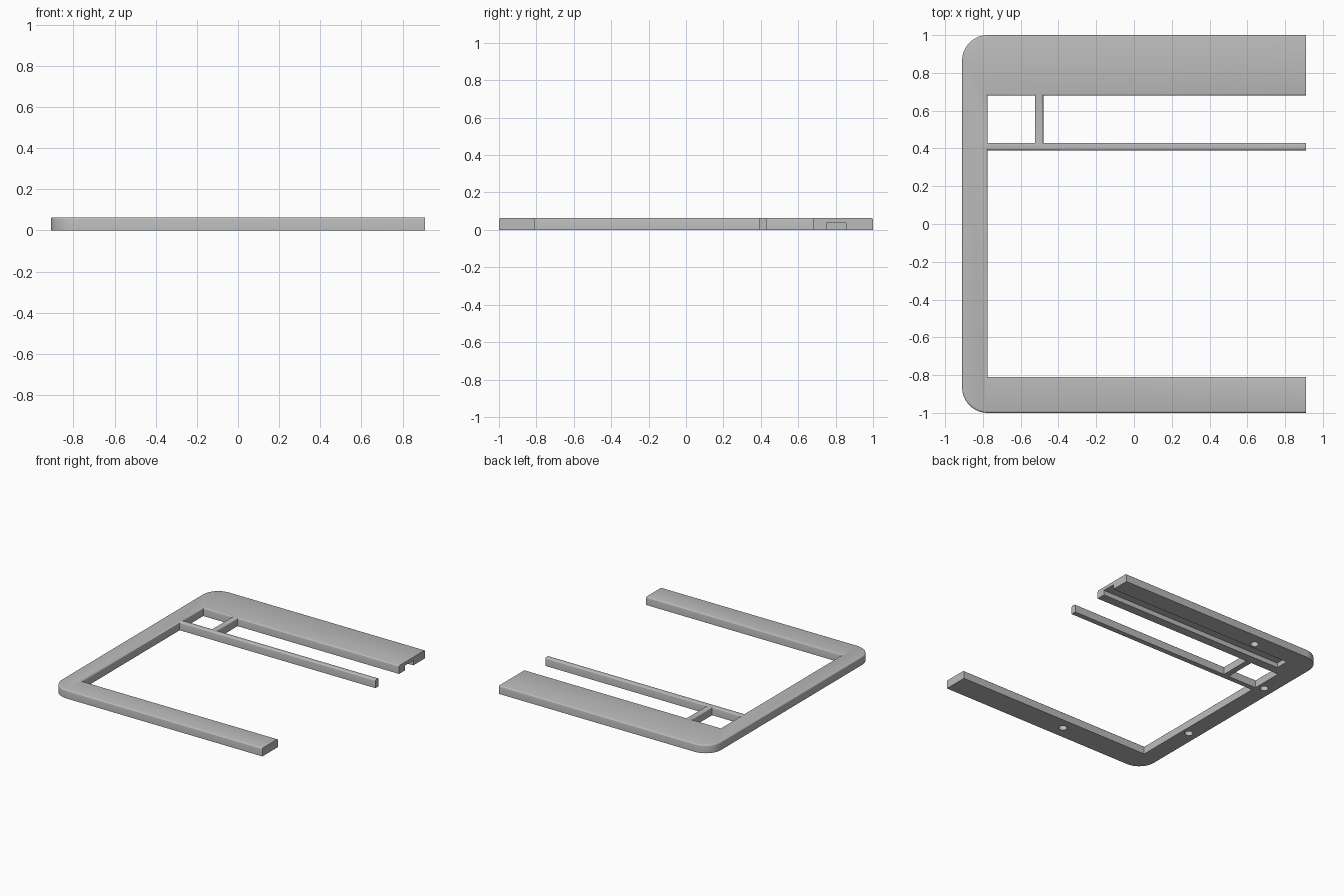
import bpy, bmesh
from math import sin, cos, pi
from mathutils import Matrix, Vector

if "Cube" in bpy.data.objects:
    bpy.data.objects.remove(bpy.data.objects["Cube"])

W, L, H = 0.91, 1.0, 0.064     # half width, half length, thickness
INNER = -0.775                 # inner edge of the side bar
RADIUS = 0.135
OVER = W + 0.1                 # bars run past the open end, then get trimmed

grey = bpy.data.materials.new("plain grey")
grey.use_nodes = True
colour = (0.5, 0.5, 0.5, 1)
grey.diffuse_color = colour
grey.node_tree.nodes["Principled BSDF"].inputs["Base Color"].default_value = colour


def make_object(name, bm):
    bmesh.ops.recalc_face_normals(bm, faces=bm.faces)
    mesh = bpy.data.meshes.new(name)
    bm.to_mesh(mesh)
    bm.free()
    mesh.materials.append(grey)
    obj = bpy.data.objects.new(name, mesh)
    bpy.context.collection.objects.link(obj)
    return obj


def loop(bm, points):
    verts = [bm.verts.new((x, y, 0)) for x, y in points]
    return [bm.edges.new((v, verts[i - 1])) for i, v in enumerate(verts)]


def corner(cy, start):
    steps = 12
    return [(-W + RADIUS + RADIUS * cos(start + pi / 2 * i / steps),
             cy + RADIUS * sin(start + pi / 2 * i / steps)) for i in range(steps + 1)]


# Flat outline: three bars reaching the open side, joined by a side bar
outline = corner(L - RADIUS, pi / 2) + corner(RADIUS - L, pi)
outline += [(OVER, -L), (OVER, -0.81), (INNER, -0.81), (INNER, 0.39),
            (OVER, 0.39), (OVER, 0.43), (-0.48, 0.43), (-0.48, 0.68),
            (OVER, 0.68), (OVER, L)]
window = [(INNER, 0.43), (-0.525, 0.43), (-0.525, 0.68), (INNER, 0.68)]
bm = bmesh.new()
edges = loop(bm, outline) + loop(bm, window)
bmesh.ops.triangle_fill(bm, use_beauty=True, edges=edges)
bmesh.ops.dissolve_limit(bm, angle_limit=0.01, verts=[], edges=bm.edges[:])
grown = bmesh.ops.extrude_face_region(bm, geom=bm.faces[:])["geom"]
bmesh.ops.translate(bm, vec=(0, 0, H),
                    verts=[v for v in grown if isinstance(v, bmesh.types.BMVert)])
bmesh.ops.recalc_face_normals(bm, faces=bm.faces)

# Softened upper rims
rims = [e for e in bm.edges if all(v.co.z > H / 2 for v in e.verts)
        and len(e.link_faces) == 2 and e.calc_face_angle() > 1]
bmesh.ops.bevel(bm, geom=rims, offset=0.01, segments=3, profile=0.5, affect='EDGES')

# Trim the open end flat
cut = bmesh.ops.bisect_plane(bm, geom=bm.verts[:] + bm.edges[:] + bm.faces[:],
                             plane_co=(W, 0, 0), plane_no=(1, 0, 0), clear_outer=True)
bmesh.ops.holes_fill(bm, edges=[e for e in bm.edges if e.is_boundary], sides=0)
frame = make_object("frame", bm)


def subtract(cutter):
    cutter.hide_render = True
    mod = frame.modifiers.new(cutter.name, 'BOOLEAN')
    mod.operation, mod.solver, mod.object = 'DIFFERENCE', 'EXACT', cutter
    bpy.context.view_layer.objects.active = frame
    bpy.ops.object.modifier_apply(modifier=mod.name)
    bpy.data.objects.remove(cutter)


# Channel under the wide bar, open at the end
x0, x1, y0, y1, depth = -0.71, OVER, 0.75, 0.855, 0.037
bm = bmesh.new()
bmesh.ops.create_cube(bm, size=1, matrix=Matrix.LocRotScale(
    Vector(((x0 + x1) / 2, (y0 + y1) / 2, 0)), None,
    Vector((x1 - x0, y1 - y0, depth * 2))))
subtract(make_object("channel_cutter", bm))

# Blind round holes in the underside
for i, (x, y) in enumerate([(-0.09, -0.9), (-0.83, -0.38), (-0.83, 0.46), (-0.37, 0.9)]):
    bm = bmesh.new()
    bmesh.ops.create_cone(bm, cap_ends=True, segments=24, radius1=0.03, radius2=0.03,
                          depth=0.08, matrix=Matrix.Translation((x, y, 0)))
    subtract(make_object(f"hole_cutter_{i}", bm))

bpy.ops.object.select_all(action='DESELECT')
frame.select_set(True)
bpy.context.view_layer.objects.active = frame
bpy.ops.object.shade_smooth_by_angle(angle=0.6)
